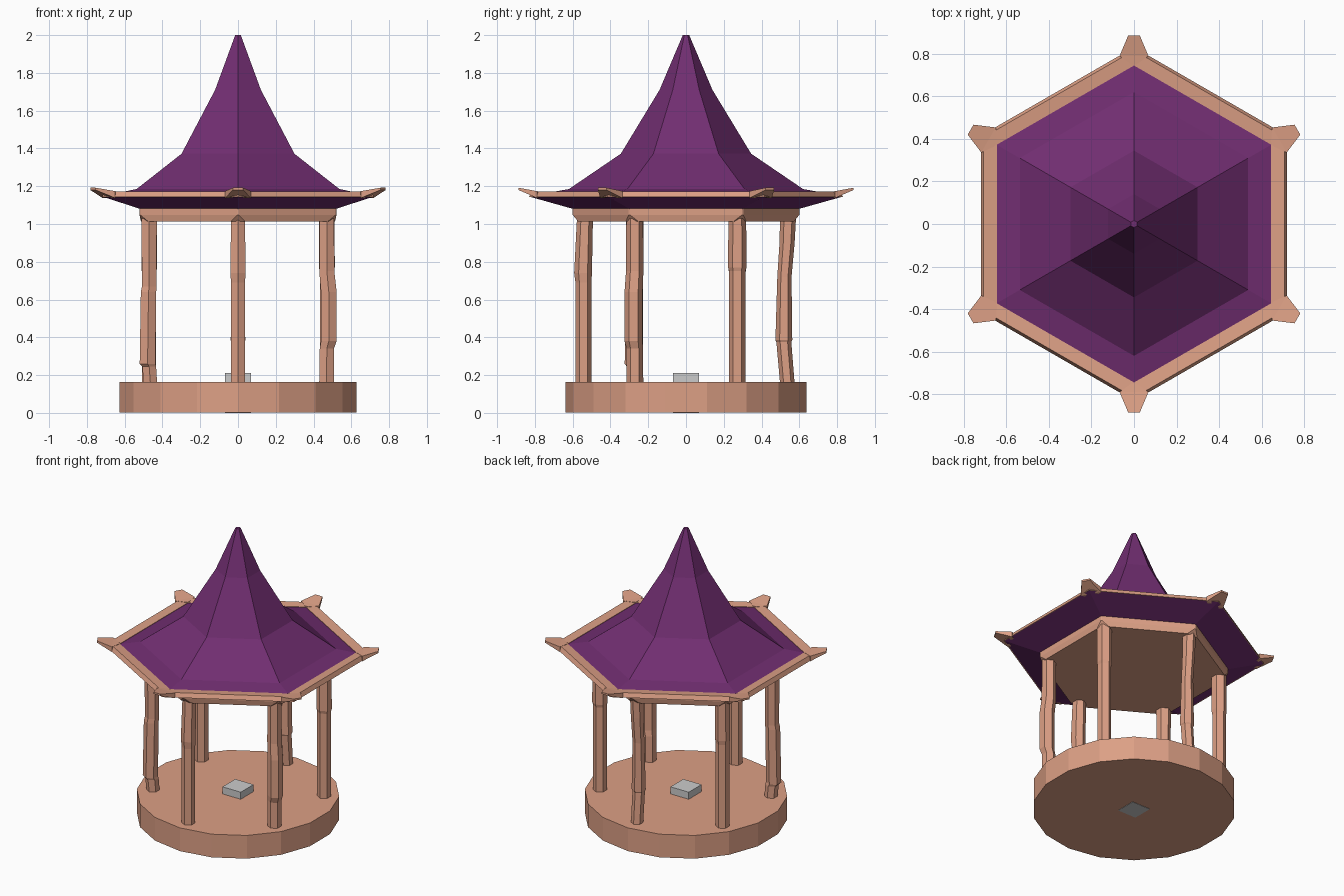
import bpy, bmesh
from math import cos, sin, radians
from mathutils import Vector

if "Cube" in bpy.data.objects:
    bpy.data.objects.remove(bpy.data.objects["Cube"])


def material(name, rgb):
    m = bpy.data.materials.new(name)
    m.diffuse_color = (*rgb, 1)
    m.use_nodes = True
    m.node_tree.nodes["Principled BSDF"].inputs["Base Color"].default_value = m.diffuse_color
    return m


WOOD = material("wood", (0.72, 0.35, 0.235))
PURPLE = material("purple_roof", (0.165, 0.027, 0.165))


def ngon(r, z, n=6, centre=(0, 0)):
    """Ring of n points with one corner on the +y axis."""
    return [(centre[0] + r * cos(radians(90 + 360 * i / n)),
             centre[1] + r * sin(radians(90 + 360 * i / n)), z) for i in range(n)]


def loft(name, rings, mat=None, caps=(True, True), closed=False):
    """Skin a list of equal-length rings with flat quads."""
    bm = bmesh.new()
    vs = [[bm.verts.new(p) for p in ring] for ring in rings]
    n = len(rings[0])
    pairs = list(zip(vs, vs[1:])) + ([(vs[-1], vs[0])] if closed else [])
    for a, b in pairs:
        for i in range(n):
            j = (i + 1) % n
            bm.faces.new((a[i], a[j], b[j], b[i]))
    if not closed:
        if caps[0]:
            bm.faces.new(vs[0][::-1])
        if caps[1]:
            bm.faces.new(vs[-1])
    bmesh.ops.recalc_face_normals(bm, faces=bm.faces)
    me = bpy.data.meshes.new(name)
    bm.to_mesh(me)
    bm.free()
    ob = bpy.data.objects.new(name, me)
    bpy.context.collection.objects.link(ob)
    if mat:
        me.materials.append(mat)
    return ob


def polar(angle, r, t, z):
    """Point at distance r along an angle, shifted sideways by t."""
    a = radians(angle)
    return (r * cos(a) - t * sin(a), r * sin(a) + t * cos(a), z)


# Round platform and the small grey block in its middle
loft("platform", [ngon(0.638, 0.002, 18), ngon(0.638, 0.163, 18)], WOOD)
b = 0.07
loft("centre_block", [[(-b, -b, z), (b, -b, z), (b, b, z), (-b, b, z)] for z in (0, 0.212)])

# Rough hewn pillars: (height, outward shift, sideways shift, thickness)
pillars = {
    30: [(0.15, 0, 0, 0.92), (0.75, 0, 0, 0.92), (0.77, 0, 0, 1.04), (1.03, 0, 0, 1.0)],
    90: [(0.15, -0.006, 0, 0.82), (0.375, -0.025, 0, 0.84), (0.385, -0.025, 0, 0.95),
         (0.72, -0.022, 0, 0.8), (0.9, -0.008, 0, 0.85), (1.03, -0.003, 0, 0.9)],
    150: [(0.15, 0, 0, 0.92), (0.74, 0, 0, 0.92), (0.77, 0, 0, 1.03), (1.03, 0, 0, 1.0)],
    210: [(0.15, -0.008, 0, 0.88), (0.245, 0, 0, 0.9), (0.26, 0.01, 0, 1.02),
          (0.64, 0.004, 0, 1.0), (0.67, 0, 0, 0.94), (1.03, 0, 0, 1.0)],
    270: [(0.15, 0, 0, 0.9), (0.69, 0, 0, 0.9), (0.74, 0.002, 0, 1.0), (1.03, -0.008, 0, 0.9)],
    330: [(0.15, -0.002, 0, 0.95), (0.34, 0, 0, 0.92), (0.38, 0.012, 0, 1.02),
          (0.64, 0.012, 0, 1.02), (0.75, 0, 0, 0.98), (1.03, 0, 0, 0.95)],
}
for angle, path in pillars.items():
    rings = []
    for z, out, side, s in path:
        c = polar(angle, 0.543 + out, side, z)
        rings.append(ngon(0.047 * s, z, 6, c[:2]))
    loft(f"pillar_{angle}", rings, WOOD)


# Hexagonal ceiling beam with corners chipped off underneath
def cut_ring(r, cut, z):
    pts = []
    for k in range(6):
        for t in (-cut, cut):
            pts.append(polar(30 + 60 * k, r - abs(t) * 0.577, t, z))
    return pts


loft("ceiling_beam", [cut_ring(0.593, 0.04, 1.012), cut_ring(0.602, 0.004, 1.048),
                      cut_ring(0.602, 0.004, 1.082)], WOOD)

# Roof: sloping soffit below, flared tent shape above
loft("roof_soffit", [ngon(0.598, 1.08), ngon(0.826, 1.144)], PURPLE, (False, False))
loft("roof", [ngon(r, z) for r, z in
              ((0.75, 1.162), (0.62, 1.185), (0.345, 1.372), (0.14, 1.71), (0.017, 2.0))],
     PURPLE, (False, True))

# Eave rim framing the roof
loft("eave_rim", [ngon(r, z) for r, z in
                  ((0.745, 1.15), (0.831, 1.143), (0.816, 1.172), (0.745, 1.166))],
     WOOD, closed=True)

# Upturned horns at the six eave corners
for k in range(6):
    a = 30 + 60 * k
    rings = [[polar(a, r, -w, lo), polar(a, r, w, lo), polar(a, r, w, hi), polar(a, r, -w, hi)]
             for r, w, lo, hi in ((0.75, 0.012, 1.135, 1.169), (0.79, 0.068, 1.138, 1.174),
                                  (0.887, 0.027, 1.18, 1.192))]
    loft(f"eave_horn_{k + 1}", rings, WOOD)
